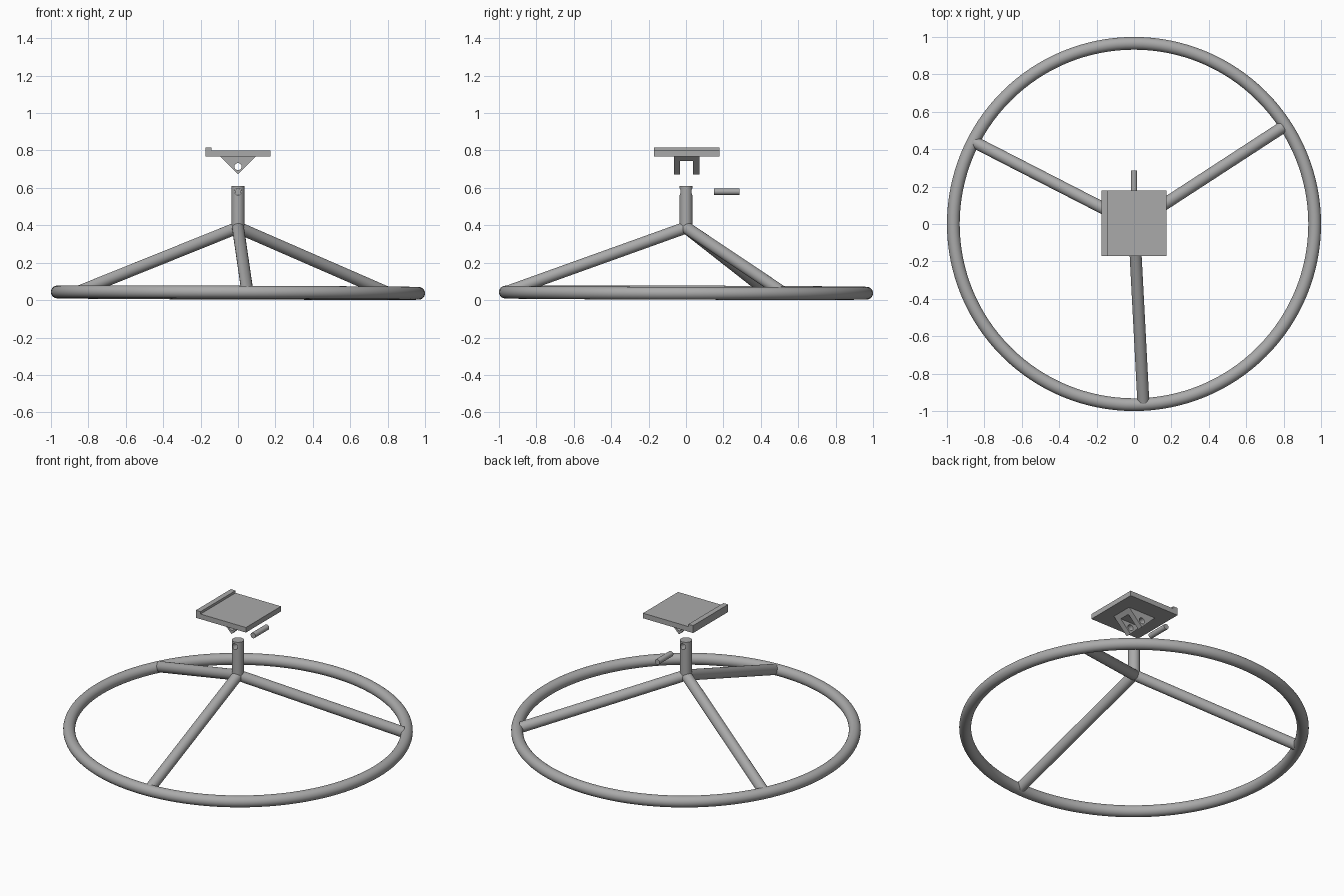
import bpy, bmesh
from math import pi
from mathutils import Vector

if "Cube" in bpy.data.objects:
    bpy.data.objects.remove(bpy.data.objects["Cube"])

# Dark grey metal
metal = bpy.data.materials.new("dark_grey")
metal.diffuse_color = (0.4, 0.4, 0.4, 1)
metal.use_nodes = True
metal.node_tree.nodes["Principled BSDF"].inputs["Base Color"].default_value = metal.diffuse_color


def smooth(obj):
    bpy.ops.object.select_all(action='DESELECT')
    obj.select_set(True)
    bpy.context.view_layer.objects.active = obj
    bpy.ops.object.shade_smooth_by_angle(angle=0.6)


def rod(name, a, b, r, sides=48):
    a, b = Vector(a), Vector(b)
    d = b - a
    bpy.ops.mesh.primitive_cylinder_add(vertices=sides, radius=r, depth=d.length, location=(a + b) / 2)
    obj = bpy.context.object
    obj.name = name
    obj.rotation_euler = d.to_track_quat('Z', 'Y').to_euler()
    obj.data.materials.append(metal)
    smooth(obj)
    return obj


def extrude_y(name, profile, half):
    """Extrude an (x, z) profile from y = -half to y = half."""
    bm = bmesh.new()
    face = bm.faces.new([bm.verts.new((x, -half, z)) for x, z in profile])
    geo = bmesh.ops.extrude_face_region(bm, geom=[face])['geom']
    bmesh.ops.translate(bm, vec=(0, 2 * half, 0),
                        verts=[v for v in geo if isinstance(v, bmesh.types.BMVert)])
    bmesh.ops.recalc_face_normals(bm, faces=bm.faces)
    mesh = bpy.data.meshes.new(name)
    bm.to_mesh(mesh)
    bm.free()
    mesh.materials.append(metal)
    obj = bpy.data.objects.new(name, mesh)
    bpy.context.collection.objects.link(obj)
    return obj


def cut(obj, cutter):
    mod = obj.modifiers.new("cut", 'BOOLEAN')
    mod.operation = 'DIFFERENCE'
    mod.solver = 'EXACT'
    mod.object = cutter
    bpy.context.view_layer.objects.active = obj
    bpy.ops.object.modifier_apply(modifier=mod.name)
    bpy.data.objects.remove(cutter)


# Base ring, very slightly tilted
bpy.ops.mesh.primitive_torus_add(major_radius=0.966, minor_radius=0.034, major_segments=128,
                                 minor_segments=32, location=(0, 0, 0.04),
                                 rotation=(-0.003, 0.0037, 0))
ring = bpy.context.object
ring.name = "base_ring"
ring.data.materials.append(metal)
smooth(ring)

# Three sloping legs
apex = (0, 0, 0.388)
for name, foot in (("front_leg", (0.05, -0.953, 0.046)),
                   ("right_leg", (0.79, 0.514, 0.044)),
                   ("left_leg", (-0.85, 0.436, 0.046))):
    rod(name, apex, foot, 0.032)

# Centre post with cross hole
post = rod("centre_post", (0, 0, 0.38), (0, 0, 0.61), 0.034)
cut(post, rod("post_hole", (0, -0.2, 0.58), (0, 0.2, 0.58), 0.018))
smooth(post)

# Loose hinge pin
rod("hinge_pin", (0, 0.15, 0.58), (0, 0.287, 0.58), 0.017)

# Table plate with a raised lip along the left edge
plate = extrude_y("tilting_plate", [(-0.175, 0.768), (0.175, 0.768), (0.175, 0.8), (-0.142, 0.8),
                                    (-0.142, 0.815), (-0.175, 0.815)], 0.175)
plate.location.y = 0.004

# Triangular hinge bracket, slotted and drilled
bracket = extrude_y("hinge_bracket", [(-0.098, 0.77), (0, 0.672), (0.098, 0.77)], 0.068)
cut(bracket, extrude_y("slot", [(-0.2, 0.6), (0.2, 0.6), (0.2, 0.745), (-0.2, 0.745)], 0.034))
cut(bracket, rod("bracket_hole", (0, -0.2, 0.714), (0, 0.2, 0.714), 0.019))
bracket.location.y = 0.003
smooth(bracket)
